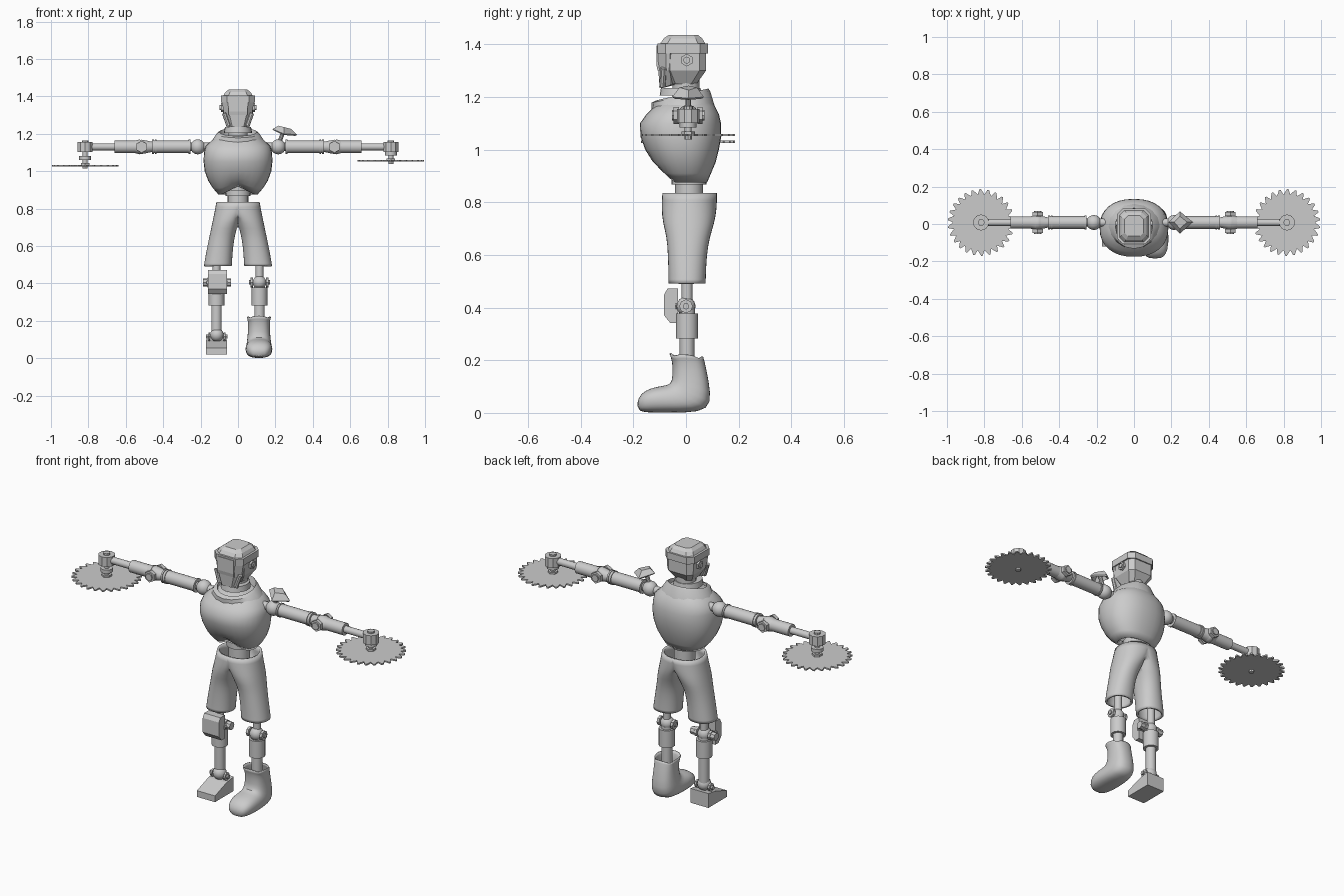
import bpy, bmesh, math
from mathutils import Vector, Matrix

if "Cube" in bpy.data.objects:
    bpy.data.objects.remove(bpy.data.objects["Cube"])


def material(name, v):
    m = bpy.data.materials.new(name)
    m.diffuse_color = (v, v, v, 1)
    m.use_nodes = True
    m.node_tree.nodes["Principled BSDF"].inputs["Base Color"].default_value = m.diffuse_color
    return m


GREY = material("light grey", 0.6)
STEEL = material("saw steel", 0.6)


def finish(bm, name, mat=GREY, smooth=35):
    bmesh.ops.remove_doubles(bm, verts=bm.verts, dist=0.0002)
    bmesh.ops.recalc_face_normals(bm, faces=bm.faces)
    me = bpy.data.meshes.new(name)
    bm.to_mesh(me)
    bm.free()
    me.materials.append(mat)
    ob = bpy.data.objects.new(name, me)
    bpy.context.collection.objects.link(ob)
    if smooth:
        bpy.context.view_layer.objects.active = ob
        ob.select_set(True)
        bpy.ops.object.shade_smooth_by_angle(angle=math.radians(smooth))
        ob.select_set(False)
    return ob


def loft(name, rings, caps=(True, True), smooth=35):
    """Skin a list of equal length rings of points."""
    bm = bmesh.new()
    vs = [[bm.verts.new(p) for p in r] for r in rings]
    n = len(vs[0])
    for a, b in zip(vs, vs[1:]):
        for i in range(n):
            bm.faces.new((a[i], a[(i + 1) % n], b[(i + 1) % n], b[i]))
    if caps[0]:
        bm.faces.new(vs[0])
    if caps[1]:
        bm.faces.new(vs[-1])
    return finish(bm, name, smooth=smooth)


def oval(x, y0, y1, z, rx, n=24, p=2.0, tilt=0.0):
    """Horizontal superellipse between y0 and y1; tilt raises the back."""
    out = []
    for i in range(n):
        a = 2 * math.pi * i / n
        c, s = math.cos(a), math.sin(a)
        c, s = math.copysign(abs(c) ** (2 / p), c), math.copysign(abs(s) ** (2 / p), s)
        out.append(Vector((x + rx * c, (y0 + y1) / 2 + (y1 - y0) / 2 * s, z + tilt * s)))
    return out


def octa(y0, y1, z, w, c, zf=None):
    """Chamfered rectangle centred on x; zf is the height of its front edge."""
    f = z if zf is None else zf
    pts = [(w, y0 + c, f), (w, y1 - c, z), (w - c, y1, z), (-w + c, y1, z),
           (-w, y1 - c, z), (-w, y0 + c, f), (-w + c, y0, f), (w - c, y0, f)]
    return [Vector(p) for p in pts]


def rod(name, a, b, r, n=20, r2=None):
    """Cylinder or cone from a to b."""
    a, b = Vector(a), Vector(b)
    d = b - a
    bm = bmesh.new()
    m = Matrix.Translation((a + b) / 2) @ d.to_track_quat('Z', 'Y').to_matrix().to_4x4()
    bmesh.ops.create_cone(bm, cap_ends=True, segments=n, radius1=r,
                          radius2=r if r2 is None else r2, depth=d.length, matrix=m)
    return finish(bm, name)


def ball(name, c, r):
    bm = bmesh.new()
    bmesh.ops.create_uvsphere(bm, u_segments=20, v_segments=12, radius=r,
                              matrix=Matrix.Translation(c))
    return finish(bm, name, smooth=60)


def prism(name, profile, x0, x1):
    """Extrude a (y, z) outline along x."""
    return loft(name, [[Vector((x, y, z)) for y, z in profile] for x in (x0, x1)], smooth=0)


def modify(ob, kind, **kw):
    m = ob.modifiers.new(kind.lower(), kind)
    for k, v in kw.items():
        setattr(m, k, v)


# torso shell, open below with a raised front notch
sections = [(0.875, -0.07, 0.08, 0.105), (0.91, -0.10, 0.095, 0.135), (0.95, -0.13, 0.112, 0.16),
            (1.0, -0.155, 0.125, 0.178), (1.05, -0.173, 0.134, 0.184), (1.10, -0.175, 0.133, 0.182),
            (1.135, -0.15, 0.125, 0.172), (1.165, -0.12, 0.11, 0.14), (1.19, -0.09, 0.09, 0.10)]
rings = [oval(0, y0, y1, z, w, 32, 2.3) for z, y0, y1, w in sections]
for ring, amount in zip(rings, (0.045, 0.03, 0.012)):
    for v in ring:
        if v.y < 0:
            v.z += amount * max(0, 1 - abs(v.x) / 0.09)
torso = loft("torso", rings, (False, True), 40)
modify(torso, 'SOLIDIFY', thickness=0.012)

# collar, leaning forward
collar = loft("collar", [oval(0, -0.13, 0.11, 1.15, 0.148, 16, tilt=0.012),
                         oval(0, -0.132, 0.092, 1.20, 0.115, 16, tilt=0.022),
                         oval(0, -0.11, 0.085, 1.21, 0.10, 16, tilt=0.022),
                         oval(0, -0.10, 0.075, 1.17, 0.09, 16, tilt=0.02)], (False, True))
rod("neck", (0, 0, 1.17), (0, 0, 1.27), 0.052)
loft("neck_band", [oval(0, -0.10, 0.06, 1.205, 0.075), oval(0, -0.095, 0.055, 1.235, 0.07)])

# head: skull, brow band, cap, face mask, ear bolts
loft("skull", [octa(-0.06, 0.04, 1.25, 0.05, 0.02), octa(-0.085, 0.076, 1.30, 0.08, 0.025),
               octa(-0.085, 0.076, 1.37, 0.082, 0.025)], smooth=0)
loft("brow_band", [octa(-0.108, 0.083, 1.366, 0.09, 0.03), octa(-0.108, 0.083, 1.404, 0.09, 0.03)], smooth=0)
loft("cap", [octa(-0.10, 0.075, 1.40, 0.08, 0.028), octa(-0.085, 0.062, 1.422, 0.068, 0.025),
             octa(-0.065, 0.045, 1.436, 0.05, 0.018)], smooth=0)
loft("face_mask", [octa(-0.10, -0.045, 1.245, 0.045, 0.015, 1.235), octa(-0.105, -0.03, 1.30, 0.075, 0.03),
                   octa(-0.106, -0.03, 1.368, 0.085, 0.03)], smooth=0)
prism("visor_plate", [(-0.112, 1.395), (-0.112, 1.32), (-0.108, 1.30), (-0.10, 1.30), (-0.10, 1.395)], -0.05, 0.05)
for s in (-1, 1):
    rod("cheek_strut", (s * 0.05, -0.09, 1.24), (s * 0.074, -0.085, 1.31), 0.012, 8)
    rod("ear_bolt", (s * 0.075, 0.003, 1.34), (s * 0.092, 0.003, 1.34), 0.024, 6)
    rod("ear_bolt_cap", (s * 0.09, 0.003, 1.34), (s * 0.098, 0.003, 1.34), 0.013, 12)


# saw blade with slanted teeth
def saw(x, y, z, s):
    pts = []
    for i in range(26):
        for k, r in ((0.0, 0.15), (0.3, 0.178), (0.5, 0.178)):
            a = 2 * math.pi * (i + k) / 26
            pts.append((x + r * math.cos(a) * s, y + r * math.sin(a)))
    bm = bmesh.new()
    lo, hi = [[bm.verts.new((px, py, z + d)) for px, py in pts] for d in (-0.004, 0.004)]
    bm.faces.new(lo)
    bm.faces.new(hi)
    for i in range(len(pts)):
        j = (i + 1) % len(pts)
        bm.faces.new((lo[i], lo[j], hi[j], hi[i]))
    finish(bm, "saw_blade", STEEL, 0)


# arms
Y, Z = 0.008, 1.13
for s in (-1, 1):
    def along(name, x0, x1, r, n=20, r2=None):
        rod(name, (s * x0, Y, Z), (s * x1, Y, Z), r, n, r2)
    ball("shoulder_ball", (s * 0.215, Y, Z), 0.04)
    along("shoulder_rod", 0.15, 0.27, 0.022)
    along("upper_arm", 0.257, 0.455, 0.034)
    for x in (0.255, 0.435, 0.45):
        along("arm_band", x, x + 0.009, 0.038)
    along("elbow_socket", 0.455, 0.50, 0.026, 12, 0.036)
    ball("elbow_ball", (s * 0.515, Y, Z), 0.038)
    rod("elbow_pin", (s * 0.515, Y - 0.062, Z), (s * 0.515, Y + 0.062, Z), 0.02, 8)
    for e in (-1, 1):
        rod("elbow_nut", (s * 0.515, Y + e * 0.035, Z), (s * 0.515, Y + e * 0.055, Z), 0.032, 6)
    along("elbow_cone", 0.525, 0.565, 0.04, 12, 0.03)
    along("forearm", 0.55, 0.66, 0.033)
    along("wrist_rod", 0.65, 0.80, 0.019)
    hx, bz = s * 0.8175, 1.03 if s < 0 else 1.055
    for name, z0, z1, r, n in (("hub", 1.102, 1.155, 0.043, 10), ("hub_cap", 1.15, 1.165, 0.018, 10),
                               ("saw_shaft", bz - 0.012, 1.11, 0.013, 12),
                               ("saw_washer", bz + 0.03, bz + 0.05, 0.032, 12),
                               ("saw_nut", bz, bz + 0.014, 0.026, 6), ("saw_end", bz - 0.016, bz, 0.014, 8)):
        rod(name, (hx, Y, z0), (hx, Y, z1), r, n)
    saw(hx, Y, bz, s)

# shoulder plate: diamond shaped bent shell on a post
bm = bmesh.new()
outer = [(0.185, 0.01, 1.225), (0.245, -0.052, 1.20), (0.315, 0.01, 1.195), (0.245, 0.068, 1.20)]
inner = [(0.215, 0.01, 1.243), (0.245, -0.025, 1.236), (0.285, 0.01, 1.226), (0.245, 0.042, 1.236)]
o = [bm.verts.new(p) for p in outer]
t = [bm.verts.new(p) for p in inner]
bm.faces.new(t)
for i in range(4):
    bm.faces.new((o[i], o[(i + 1) % 4], t[(i + 1) % 4], t[i]))
plate = finish(bm, "shoulder_plate", smooth=0)
modify(plate, 'SOLIDIFY', thickness=0.01)
rod("plate_post", (0.215, Y, 1.14), (0.25, Y, 1.23), 0.011, 10)

# waist
loft("waist", [oval(0, -0.042, 0.065, 0.80, 0.055), oval(0, -0.042, 0.065, 0.92, 0.055)])
loft("waist_ring", [oval(0, -0.055, 0.078, 0.868, 0.066), oval(0, -0.055, 0.078, 0.90, 0.066)])

# trousers: one half, inner side open above the crotch, mirrored
bm = bmesh.new()
rows = []
for z, xi, xo, y0, y1 in ((0.492, 0.032, 0.184, -0.068, 0.076), (0.52, 0.03, 0.18, -0.068, 0.077),
                          (0.60, 0.025, 0.165, -0.07, 0.08), (0.67, 0.012, 0.15, -0.075, 0.092),
                          (0.72, -0.02, 0.14, -0.09, 0.11), (0.78, -0.10, 0.128, -0.096, 0.12),
                          (0.836, -0.12, 0.118, -0.092, 0.12)):
    pts = oval((xi + xo) / 2, y0, y1, z, (xo - xi) / 2, 16, 2.2)
    rows.append([bm.verts.new((max(0, p.x), p.y, p.z)) for p in pts])
for a, b in zip(rows, rows[1:]):
    for i in range(16):
        q = (a[i], a[(i + 1) % 16], b[(i + 1) % 16], b[i])
        if any(v.co.x > 0.0005 for v in q):
            bm.faces.new(q)
bmesh.ops.delete(bm, geom=[v for v in bm.verts if not v.link_faces], context='VERTS')
trousers = finish(bm, "trousers", smooth=60)
modify(trousers, 'MIRROR', use_clip=True, merge_threshold=0.002)
modify(trousers, 'SUBSURF', levels=1, render_levels=1)
modify(trousers, 'SOLIDIFY', thickness=0.012)

# legs
for s in (-1, 1):
    x = s * 0.115
    for name, z0, z1, r in (("thigh_rod", 0.40, 0.72, 0.021), ("shin", 0.282, 0.378, 0.042),
                            ("shin_collar", 0.37, 0.392, 0.03), ("ankle_rod", 0.12, 0.29, 0.028)):
        rod(name, (x, 0.004, z0), (x, 0.004, z1), r)
    ball("knee_ball", (x, 0, 0.405), 0.036)
    rod("knee_pin", (x - 0.055, 0, 0.405), (x + 0.055, 0, 0.405), 0.012, 10)
    for e in (-1, 1):
        rod("knee_nut", (x + e * 0.035, 0, 0.405), (x + e * 0.049, 0, 0.405), 0.026, 8)

# knee guard on one leg
prism("knee_guard", [(-0.083, 0.45), (-0.07, 0.472), (-0.03, 0.472), (-0.03, 0.342), (-0.06, 0.342),
                     (-0.083, 0.37)], -0.16, -0.06)
for e in (-1, 1):
    rod("guard_arm", (-0.11 + e * 0.045, -0.04, 0.405), (-0.115 + e * 0.045, 0.01, 0.405), 0.013, 8)
    rod("guard_bolt", (-0.113 + e * 0.05, 0, 0.405), (-0.113 + e * 0.075, 0, 0.405), 0.022, 8)

# wedge foot with ankle joint
prism("wedge_foot", [(-0.12, 0.02), (-0.12, 0.055), (-0.02, 0.09), (0.045, 0.10), (0.045, 0.02)], -0.17, -0.058)
ball("ankle_ball", (-0.113, 0, 0.125), 0.036)
rod("ankle_pin", (-0.17, 0, 0.115), (-0.056, 0, 0.115), 0.011, 8)
for e in (-1, 1):
    rod("ankle_nut", (-0.113 + e * 0.036, 0, 0.115), (-0.113 + e * 0.046, 0, 0.115), 0.022, 8)

# boot: rings run from the cuff down and out to the toe
rings = []
for fy, fz, by, bz, w in ((-0.064, 0.225, 0.066, 0.215, 0.066), (-0.052, 0.195, 0.072, 0.195, 0.058),
                          (-0.052, 0.14, 0.088, 0.12, 0.06), (-0.058, 0.108, 0.099, 0.035, 0.068),
                          (-0.09, 0.104, 0.06, 0.0, 0.07), (-0.135, 0.095, -0.07, 0.0, 0.076),
                          (-0.172, 0.075, -0.15, 0.0, 0.062), (-0.187, 0.04, -0.182, 0.008, 0.035)):
    ring = []
    for p in oval(0.112, -1, 1, 0, w, 16, 2.5):
        k = (p.y + 1) / 2
        ring.append(Vector((p.x, fy + (by - fy) * k, fz + (bz - fz) * k)))
    rings.append(ring)
for i, v in enumerate(rings[0]):
    v.z -= 0.012 * (i % 4 == 2)
boot = loft("boot", rings, (False, True), 60)
modify(boot, 'SUBSURF', levels=1, render_levels=1)
modify(boot, 'SOLIDIFY', thickness=0.006)
